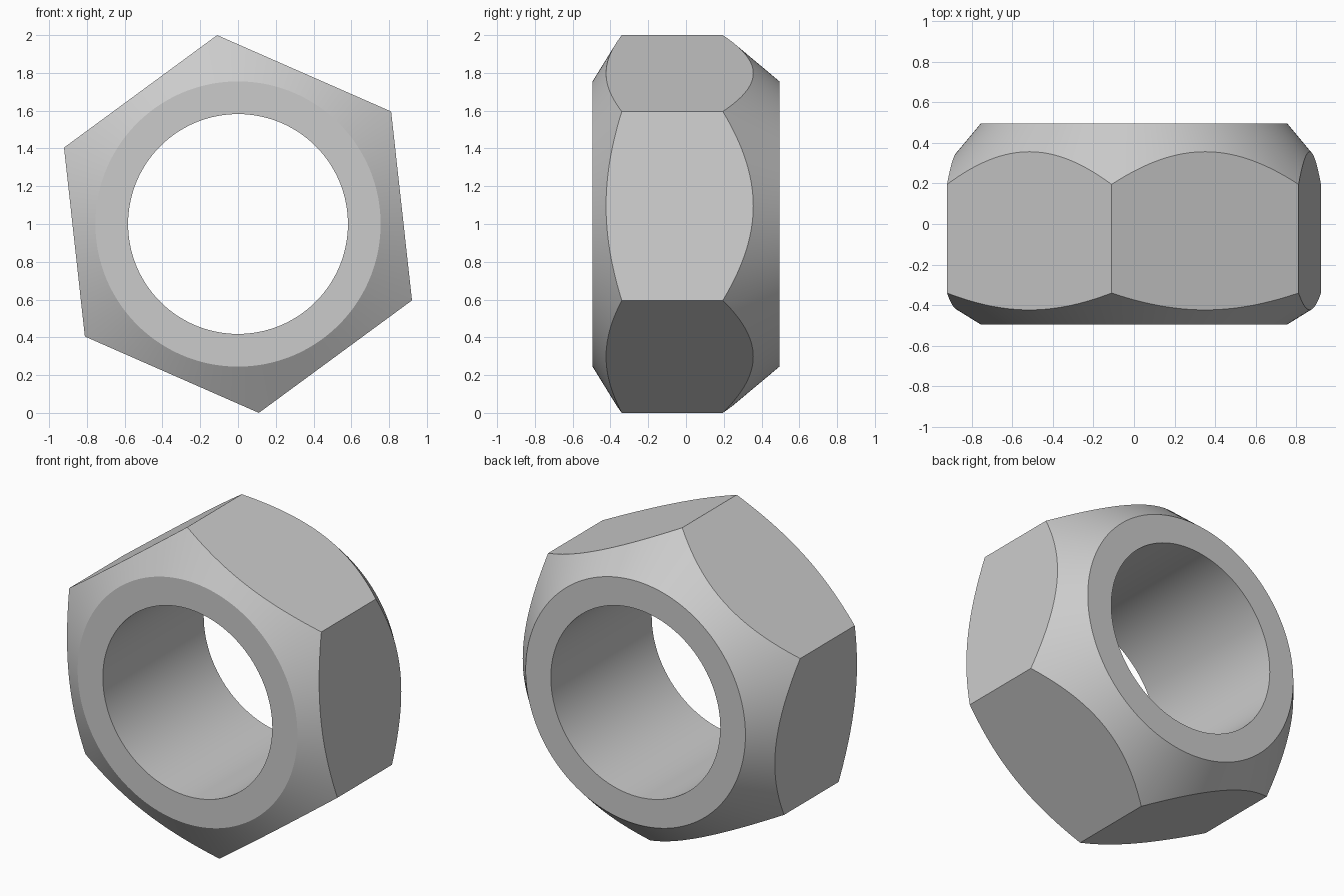
import bpy, bmesh
from math import cos, sin, pi, radians

if "Cube" in bpy.data.objects:
    bpy.data.objects.remove(bpy.data.objects["Cube"])

SEGMENTS = 192            # multiple of six, so every corner is hit exactly
CORNER = 1.006            # hexagon corner radius
FACE = 0.755              # radius of the flat ring on each end
BORE = 0.582              # hole radius
HALF = 0.495              # half thickness
TURN = radians(36.3)      # direction of the first corner
FRONT_DEPTH, BACK_DEPTH = 0.155, 0.30   # chamfer depth at the corners

# Plain grey metal
steel = bpy.data.materials.new("grey_steel")
steel.use_nodes = True
colour = (0.6, 0.6, 0.6, 1)
steel.diffuse_color = colour
steel.node_tree.nodes["Principled BSDF"].inputs["Base Color"].default_value = colour


def hex_radius(a):
    """Distance from the axis to the hexagon at angle a from a corner."""
    return CORNER * cos(pi / 6) / cos(a % (pi / 3) - pi / 6)


# Cross-section swept round the axis; chamfer cones meet the hexagon sides
bm = bmesh.new()
loops = []
for i in range(SEGMENTS):
    a = 2 * pi * i / SEGMENTS
    r = hex_radius(a)
    t = (r - FACE) / (CORNER - FACE)
    section = [(BORE, -HALF), (FACE, -HALF), (r, -HALF + FRONT_DEPTH * t),
               (r, HALF - BACK_DEPTH * t), (FACE, HALF), (BORE, HALF)]
    loops.append([bm.verts.new((p * cos(a + TURN), y, 1 + p * sin(a + TURN)))
                  for p, y in section])

for i, loop in enumerate(loops):
    following = loops[(i + 1) % SEGMENTS]
    for j in range(len(loop)):
        k = (j + 1) % len(loop)
        bm.faces.new((loop[j], loop[k], following[k], following[j]))
bmesh.ops.recalc_face_normals(bm, faces=bm.faces)

mesh = bpy.data.meshes.new("hex_nut")
bm.to_mesh(mesh)
bm.free()
mesh.materials.append(steel)
nut = bpy.data.objects.new("hex_nut", mesh)
bpy.context.collection.objects.link(nut)

# Smooth bore and chamfers, crisp edges
bpy.ops.object.select_all(action='DESELECT')
nut.select_set(True)
bpy.context.view_layer.objects.active = nut
bpy.ops.object.shade_smooth_by_angle(angle=radians(25))
